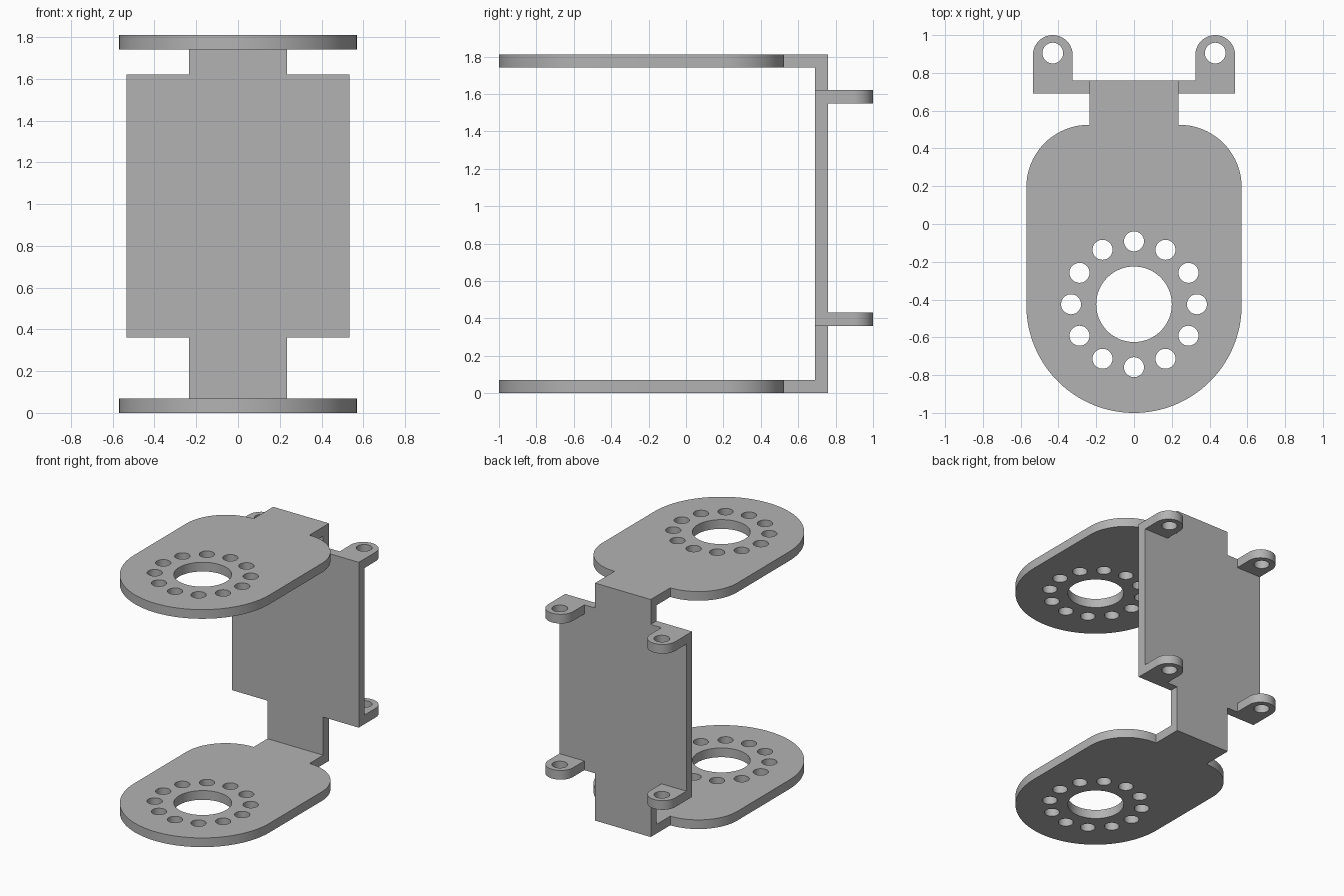
import bpy
import bmesh
from math import pi, cos, sin, radians
from mathutils import Matrix

cube = bpy.data.objects.get("Cube")
if cube:
    bpy.data.objects.remove(cube, do_unlink=True)

T = 0.07          # sheet thickness
H = 1.81          # overall height
BACK = 0.76       # rear face of the web
FRONT = BACK - T  # front face of the web

grey = bpy.data.materials.new("grey_metal")
grey.use_nodes = True
grey.diffuse_color = (0.45, 0.45, 0.45, 1)
grey.node_tree.nodes["Principled BSDF"].inputs["Base Color"].default_value = (0.45, 0.45, 0.45, 1)


def arc(cx, cy, r, a0, a1, n):
    angles = [radians(a0 + (a1 - a0) * i / n) for i in range(n + 1)]
    return [(cx + r * cos(a), cy + r * sin(a)) for a in angles]


def circle(cx, cy, r, n=32):
    return arc(cx, cy, r, 0, 360, n)[:-1]


def sheet(name, loops, matrix):
    """Flat sheet of thickness T: first loop is the outline, the rest are holes."""
    curve = bpy.data.curves.new(name + "_profile", "CURVE")
    curve.dimensions = "2D"
    curve.fill_mode = "BOTH"
    curve.extrude = T / 2
    for loop in loops:
        spline = curve.splines.new("POLY")
        spline.points.add(len(loop) - 1)
        for p, (x, y) in zip(spline.points, loop):
            p.co = (x, y, 0, 1)
        spline.use_cyclic_u = True
    helper = bpy.data.objects.new(name + "_profile", curve)
    bpy.context.collection.objects.link(helper)
    bpy.context.view_layer.update()
    dg = bpy.context.evaluated_depsgraph_get()
    mesh = bpy.data.meshes.new_from_object(helper.evaluated_get(dg))
    bpy.data.objects.remove(helper, do_unlink=True)
    bpy.data.curves.remove(curve)

    bm = bmesh.new()
    bm.from_mesh(mesh)
    bmesh.ops.remove_doubles(bm, verts=bm.verts, dist=0.0001)
    bm.transform(matrix)
    bmesh.ops.recalc_face_normals(bm, faces=bm.faces)
    bm.to_mesh(mesh)
    bm.free()
    mesh.name = name
    mesh.materials.clear()
    mesh.materials.append(grey)
    obj = bpy.data.objects.new(name, mesh)
    bpy.context.collection.objects.link(obj)
    bpy.ops.object.select_all(action="DESELECT")
    obj.select_set(True)
    bpy.context.view_layer.objects.active = obj
    bpy.ops.object.shade_smooth_by_angle(angle=radians(30))
    return obj


# Horn plates: rounded outline with a tab, a centre bore and a ring of screw holes
W, TAB, CY, R = 0.57, 0.235, -0.425, 0.33
outline = arc(0, -1 + W, W, 180, 360, 64)
outline += arc(W - R, 0.195, R, 0, 90, 20)
outline += [(TAB, 0.525), (TAB, FRONT), (-TAB, FRONT), (-TAB, 0.525)]
outline += arc(R - W, 0.195, R, 90, 180, 20)
holes = [circle(0, CY, 0.2, 64)]
for i in range(12):
    a = i * pi / 6
    holes.append(circle(0.333 * cos(a), CY + 0.333 * sin(a), 0.053))
for name, z in (("bottom_plate", T / 2), ("top_plate", H - T / 2)):
    sheet(name, [outline] + holes, Matrix.Translation((0, 0, z)))

# Upright back web: narrow at the ends, wide in the middle
LOW, HIGH, WIDE = 0.36, 1.62, 0.535
right = [(TAB, 0), (TAB, LOW), (WIDE, LOW), (WIDE, HIGH), (TAB, HIGH), (TAB, H)]
web = right + [(-x, z) for x, z in reversed(right)]
sheet("back_web", [web], Matrix.Translation((0, BACK - T / 2, 0)) @ Matrix.Rotation(pi / 2, 4, "X"))

# Four mounting ears with screw holes
ER = 0.105
for side, sx in (("left", 1), ("right", -1)):
    cx = sx * (WIDE - ER)
    ear = [(cx - ER, BACK), (cx + ER, BACK)] + arc(cx, 1 - ER, ER, 0, 180, 32)
    hole = circle(cx, 0.905, 0.055)
    for level, z in (("lower", LOW + T / 2), ("upper", HIGH - T / 2)):
        sheet(f"{level}_{side}_ear", [ear, hole], Matrix.Translation((0, 0, z)))
